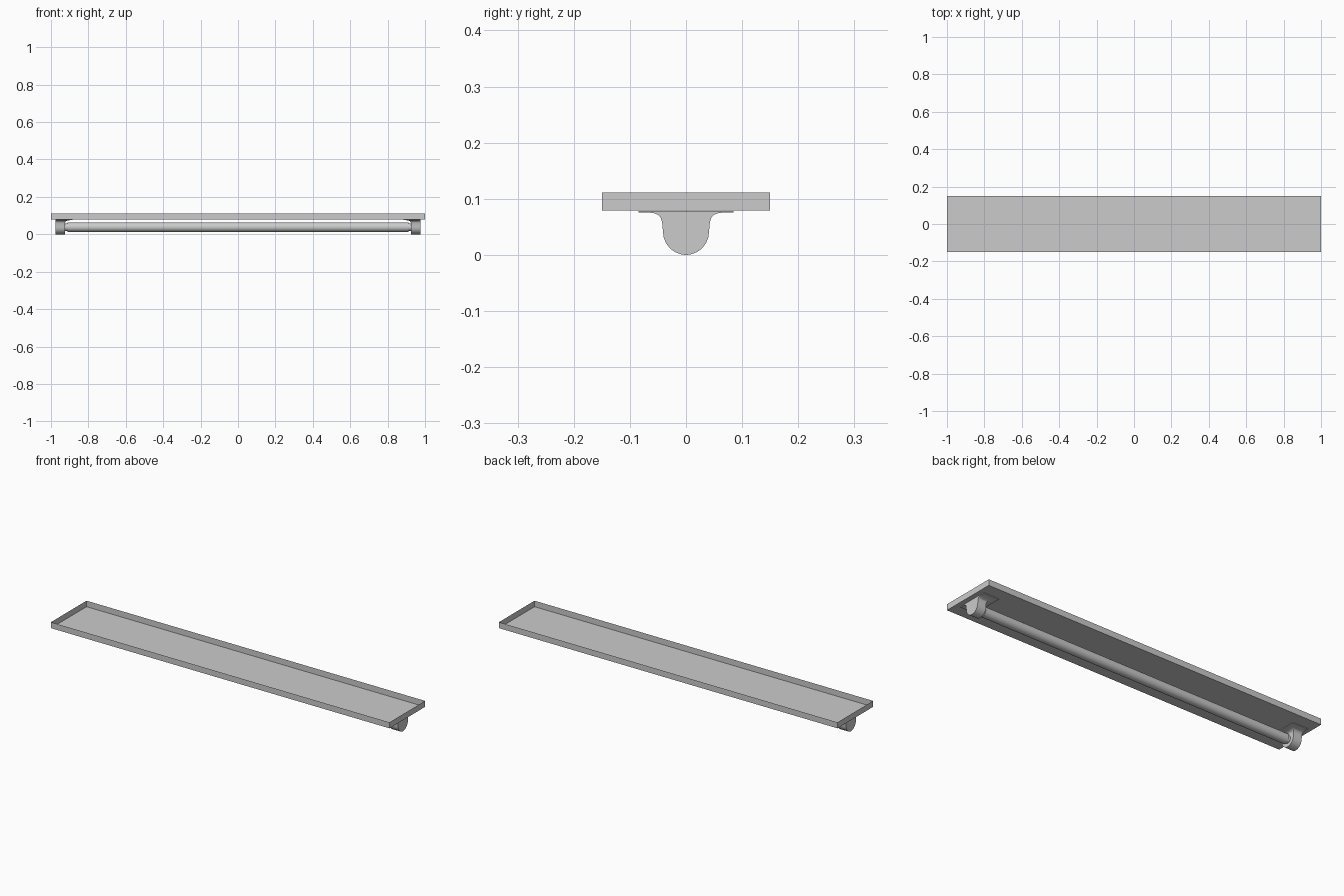
import bpy, bmesh, math

if "Cube" in bpy.data.objects:
    bpy.data.objects.remove(bpy.data.objects["Cube"])


def make_object(name, bm, smooth=False):
    bmesh.ops.recalc_face_normals(bm, faces=bm.faces)
    mesh = bpy.data.meshes.new(name)
    bm.to_mesh(mesh)
    bm.free()
    ob = bpy.data.objects.new(name, mesh)
    bpy.context.collection.objects.link(ob)
    if smooth:
        bpy.ops.object.select_all(action='DESELECT')
        ob.select_set(True)
        bpy.context.view_layer.objects.active = ob
        bpy.ops.object.shade_smooth_by_angle(angle=math.radians(35))
    return ob


# Open-topped sheet metal tray
bm = bmesh.new()
bmesh.ops.create_cube(bm, size=1)
for v in bm.verts:
    v.co = (v.co.x * 2, v.co.y * 0.3, 0.095 + v.co.z * 0.032)
bm.normal_update()
top = [f for f in bm.faces if f.normal.z > 0.9]
bmesh.ops.delete(bm, geom=top, context='FACES_ONLY')
make_object("tray", bm)

# Lamp holders: stacked sections (z, half width, inner x), flared at the top
R = 0.041
sections = [(R - R * math.cos(a), R * math.sin(a), 0.925)
            for a in [math.radians(d) for d in (4, 15, 30, 45, 60, 75, 90)]]
sections += [(0.058, 0.0425, 0.925), (0.066, 0.045, 0.922),
             (0.071, 0.049, 0.917), (0.074, 0.056, 0.909),
             (0.0755, 0.066, 0.898), (0.0755, 0.085, 0.885),
             (0.0785, 0.085, 0.885)]
for label, side in (("left", -1), ("right", 1)):
    bm = bmesh.new()
    rings = []
    for z, w, xi in sections:
        corners = ((xi, -w), (0.975, -w), (0.975, w), (xi, w))
        rings.append([bm.verts.new((side * x, y, z)) for x, y in corners])
    for a, b in zip(rings, rings[1:]):
        for i in range(4):
            j = (i + 1) % 4
            bm.faces.new((a[i], a[j], b[j], b[i]))
    bm.faces.new(rings[0])
    bm.faces.new(rings[-1])
    make_object(label + "_lamp_holder", bm, smooth=True)

# Fluorescent tube with narrower stepped ends, lathed along x
profile = [(-0.93, 0.02), (-0.912, 0.02), (-0.912, 0.0255),
           (0.912, 0.0255), (0.912, 0.02), (0.93, 0.02)]
N = 32
bm = bmesh.new()
rings = [[bm.verts.new((x, r * math.cos(2 * math.pi * i / N),
                        0.038 + r * math.sin(2 * math.pi * i / N)))
          for i in range(N)] for x, r in profile]
for a, b in zip(rings, rings[1:]):
    for i in range(N):
        j = (i + 1) % N
        bm.faces.new((a[i], a[j], b[j], b[i]))
bm.faces.new(rings[0])
bm.faces.new(rings[-1])
make_object("tube", bm, smooth=True)
